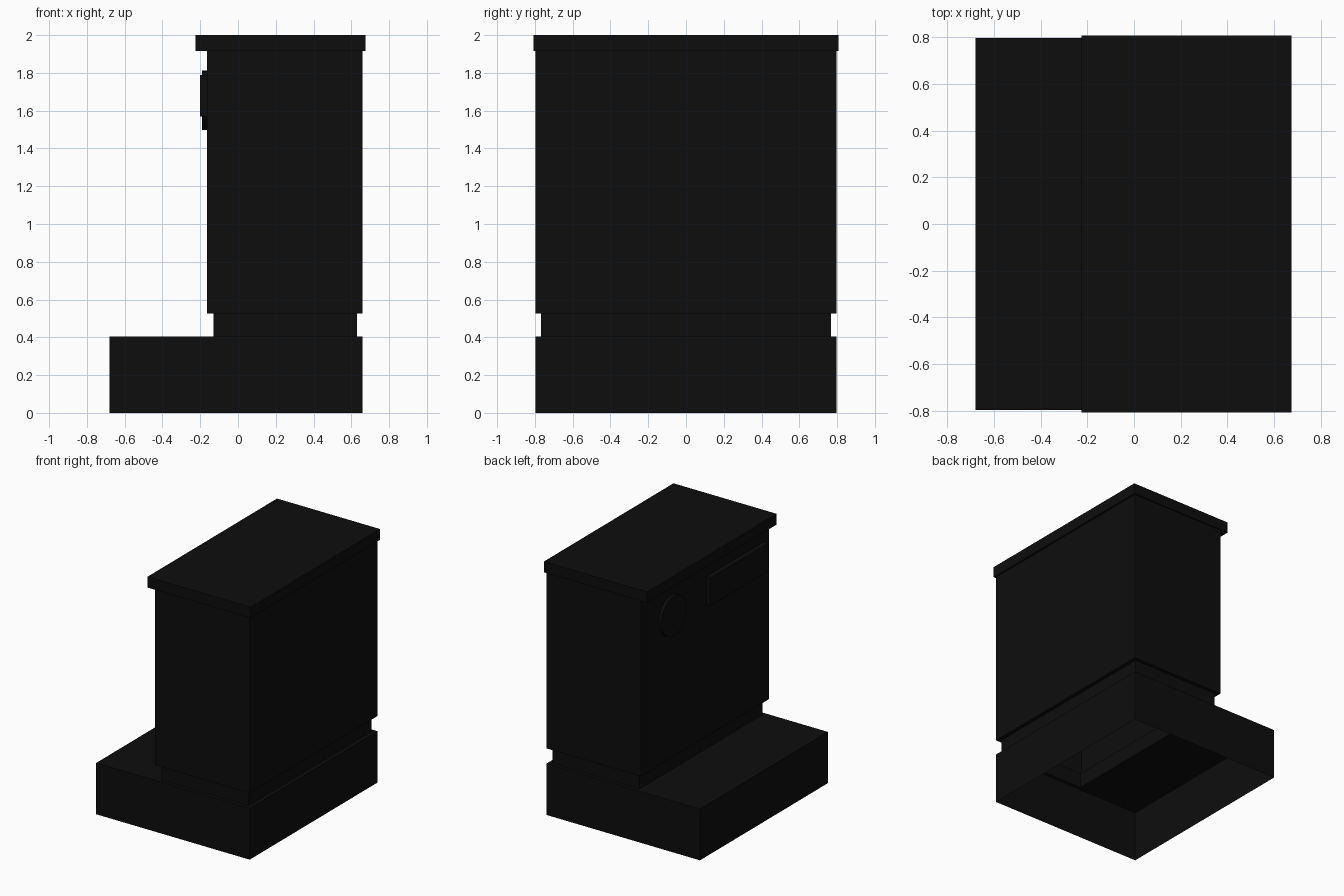
import bpy, bmesh, math
from mathutils import Matrix

if "Cube" in bpy.data.objects:
    bpy.data.objects.remove(bpy.data.objects["Cube"])

black = bpy.data.materials.new("black_paint")
black.diffuse_color = (0.004, 0.004, 0.004, 1)
black.use_nodes = True
black.node_tree.nodes["Principled BSDF"].inputs["Base Color"].default_value = black.diffuse_color


def finish(name, bm):
    mesh = bpy.data.meshes.new(name)
    bm.to_mesh(mesh)
    bm.free()
    mesh.materials.append(black)
    obj = bpy.data.objects.new(name, mesh)
    bpy.context.collection.objects.link(obj)
    return obj


def shell(name, rings, closed_top=False):
    """Stack of rectangles (x0, x1, half_y, z) joined by walls, open below."""
    bm = bmesh.new()
    loops = [[bm.verts.new(p) for p in
              ((a, -h, z), (b, -h, z), (b, h, z), (a, h, z))]
             for a, b, h, z in rings]
    for lo, hi in zip(loops, loops[1:]):
        for i in range(4):
            j = (i + 1) % 4
            bm.faces.new((lo[i], lo[j], hi[j], hi[i]))
    if closed_top:
        bm.faces.new(loops[-1])
    return finish(name, bm)


# Hollow base with the front step and its top ledge
shell("base", [(-0.68, 0.66, 0.797, 0), (-0.68, 0.66, 0.797, 0.405),
               (-0.13, 0.63, 0.768, 0.405)])
# Recessed band between base and cabinet
shell("recessed_band", [(-0.13, 0.63, 0.768, 0.405),
                        (-0.13, 0.63, 0.768, 0.525)])
# Cabinet walls with the lower lip
shell("cabinet", [(-0.13, 0.63, 0.768, 0.525), (-0.165, 0.66, 0.797, 0.525),
                  (-0.165, 0.66, 0.797, 1.915)])
# Overhanging lid
shell("lid", [(-0.165, 0.66, 0.797, 1.915), (-0.225, 0.675, 0.808, 1.915),
              (-0.225, 0.675, 0.808, 2.0)], closed_top=True)

# Raised rectangular panel on the -x side
bm = bmesh.new()
bmesh.ops.create_cube(bm, size=1, matrix=Matrix.Translation((-0.182, -0.38, 1.68))
                      @ Matrix.Diagonal((0.036, 0.72, 0.22, 1)))
finish("side_panel", bm)

# Raised round dial on the -x side
bm = bmesh.new()
bmesh.ops.create_cone(bm, cap_ends=True, segments=32, radius1=0.157, radius2=0.157,
                      depth=0.026, matrix=Matrix.Translation((-0.177, 0.42, 1.655))
                      @ Matrix.Rotation(math.pi / 2, 4, 'Y'))
dial = finish("round_dial", bm)
bpy.context.view_layer.objects.active = dial
dial.select_set(True)
bpy.ops.object.shade_smooth_by_angle()
